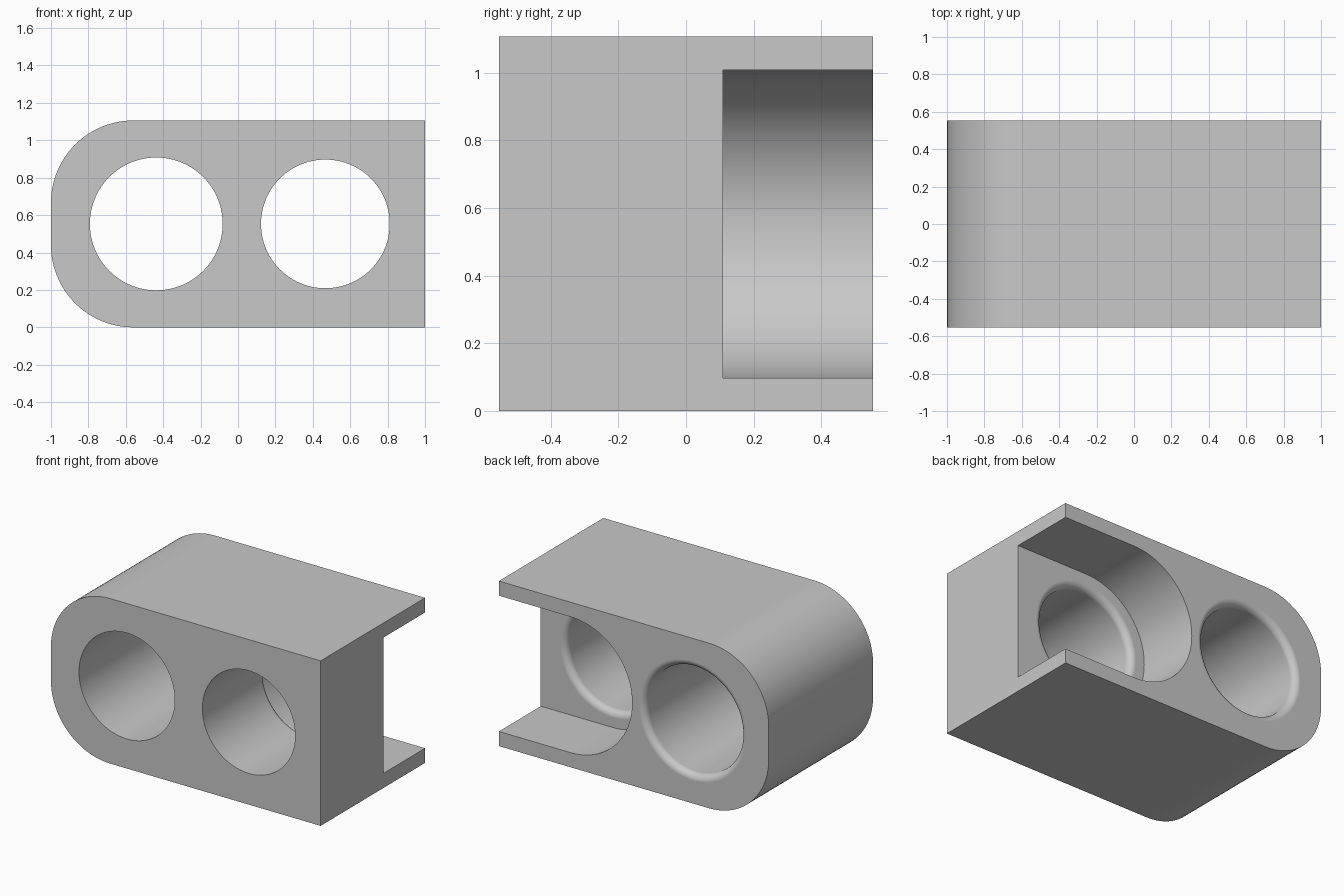
import bpy
import bmesh
from math import sin, cos, pi, radians

if "Cube" in bpy.data.objects:
    bpy.data.objects.remove(bpy.data.objects["Cube"], do_unlink=True)

HEIGHT = 1.106
BACK = HEIGHT / 2
MID = HEIGHT / 2
POCKET_FLOOR = 0.11

grey = bpy.data.materials.new("plain grey")
grey.use_nodes = True
grey.diffuse_color = (0.58, 0.58, 0.58, 1)
grey.node_tree.nodes["Principled BSDF"].inputs["Base Color"].default_value = (0.58, 0.58, 0.58, 1)


def arc(cx, cz, r, start, end, steps):
    """Points on an arc in the xz plane, angles in degrees."""
    angles = [radians(start + (end - start) * i / steps) for i in range(steps + 1)]
    return [(cx + r * cos(a), cz + r * sin(a)) for a in angles]


def loft(name, rings):
    """Closed solid through matching rings of points, capped at both ends."""
    bm = bmesh.new()
    loops = [[bm.verts.new(p) for p in ring] for ring in rings]
    n = len(loops[0])
    for a, b in zip(loops, loops[1:]):
        for i in range(n):
            j = (i + 1) % n
            bm.faces.new((a[i], a[j], b[j], b[i]))
    bm.faces.new(loops[0])
    bm.faces.new(loops[-1])
    bmesh.ops.recalc_face_normals(bm, faces=bm.faces)
    mesh = bpy.data.meshes.new(name)
    bm.to_mesh(mesh)
    bm.free()
    mesh.materials.append(grey)
    obj = bpy.data.objects.new(name, mesh)
    bpy.context.collection.objects.link(obj)
    return obj


def prism(name, profile, y0, y1):
    return loft(name, [[(x, y, z) for x, z in profile] for y in (y0, y1)])


def bore(name, cx, r, back, fillet=0.045, steps=8):
    """Round through-hole cutter with a rounded lip at its back end."""
    stations = [(-1, r)]
    for i in range(steps + 1):
        a = pi / 2 * i / steps
        stations.append((back - fillet + fillet * sin(a), r + fillet * (1 - cos(a))))
    stations.append((back + 0.1, r + fillet))
    rings = [[(x, y, z) for x, z in arc(cx, MID, radius, 0, 360, 96)[:-1]]
             for y, radius in stations]
    return loft(name, rings)


# Block with two rounded corners on one end
corner = 0.44
outline = [(1, 0), (1, HEIGHT)]
outline += arc(corner - 1, HEIGHT - corner, corner, 90, 180, 24)
outline += arc(corner - 1, corner, corner, 180, 270, 24)
block = prism("bored_block", outline, -BACK, BACK)

# Open-ended pocket in the back, rounded at its inner end
slot = [(1.2, MID - 0.455), (1.2, MID + 0.455)] + arc(0.467, MID, 0.455, 90, 270, 48)
cutters = [
    prism("pocket_cutter", slot, POCKET_FLOOR, BACK + 0.2),
    bore("large_bore_cutter", -0.437, 0.355, BACK),
    bore("small_bore_cutter", 0.467, 0.344, POCKET_FLOOR),
]

bpy.ops.object.select_all(action='DESELECT')
block.select_set(True)
bpy.context.view_layer.objects.active = block
for cutter in cutters:
    cutter.hide_render = True
    mod = block.modifiers.new(cutter.name, 'BOOLEAN')
    mod.operation = 'DIFFERENCE'
    mod.solver = 'EXACT'
    mod.object = cutter
    bpy.ops.object.modifier_apply(modifier=mod.name)
    bpy.data.objects.remove(cutter, do_unlink=True)

# Smooth bores and fillets, flat faces kept flat
bpy.ops.object.shade_smooth_by_angle(angle=radians(30))
weighted = block.modifiers.new("flat_face_normals", 'WEIGHTED_NORMAL')
weighted.keep_sharp = True
